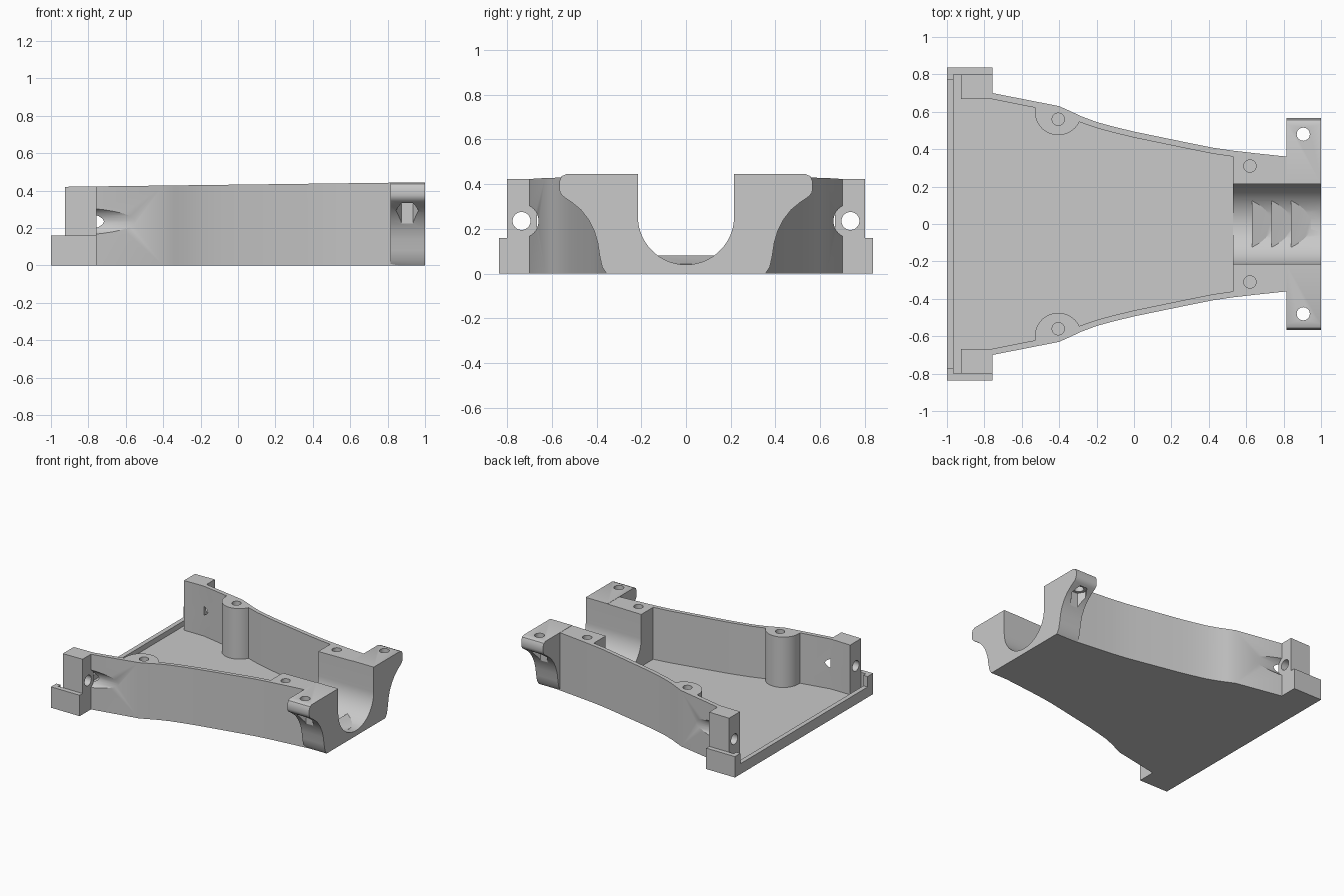
import bpy, bmesh, math

if "Cube" in bpy.data.objects:
    bpy.data.objects.remove(bpy.data.objects["Cube"])

grey = bpy.data.materials.new("plain grey")
grey.diffuse_color = (0.585, 0.585, 0.585, 1)
grey.use_nodes = True
grey.node_tree.nodes["Principled BSDF"].inputs["Base Color"].default_value = grey.diffuse_color


def top(x):
    # gently rising rim height
    return 0.432 + 0.0125 * x


def prism(name, pts, lo, hi, axis="z"):
    """Extrude a closed outline along an axis; hi may be a function of x for z prisms."""
    bm = bmesh.new()
    rings = []
    for end in (lo, hi):
        ring = []
        for a, b in pts:
            d = end(a) if callable(end) else end
            co = {"z": (a, b, d), "x": (d, a, b), "y": (a, d, b)}[axis]
            ring.append(bm.verts.new(co))
        rings.append(ring)
    n = len(pts)
    bm.faces.new(rings[0])
    bm.faces.new(rings[1])
    for i in range(n):
        j = (i + 1) % n
        bm.faces.new((rings[0][i], rings[0][j], rings[1][j], rings[1][i]))
    bmesh.ops.recalc_face_normals(bm, faces=bm.faces)
    me = bpy.data.meshes.new(name)
    bm.to_mesh(me)
    bm.free()
    ob = bpy.data.objects.new(name, me)
    bpy.context.collection.objects.link(ob)
    me.materials.append(grey)
    return ob


def circle(cx, cy, r, n=32, a0=0.0, a1=360.0):
    full = abs(a1 - a0) >= 360
    steps = n if full else n - 1
    return [(cx + r * math.cos(math.radians(a0 + (a1 - a0) * i / steps)),
             cy + r * math.sin(math.radians(a0 + (a1 - a0) * i / steps))) for i in range(n)]


def rect(a0, a1, b0, b1):
    return [(a0, b0), (a1, b0), (a1, b1), (a0, b1)]


def mirrored(half, sa=1, sb=-1):
    return half + [(sa * a, sb * b) for a, b in reversed(half)]


def combine(body, tool, op):
    mod = body.modifiers.new(op, "BOOLEAN")
    mod.operation, mod.solver, mod.object = op, "EXACT", tool
    bpy.context.view_layer.objects.active = body
    bpy.ops.object.modifier_apply(modifier=mod.name)
    bpy.data.objects.remove(tool)


# Flowing side walls
side = [(-0.34, 0.603), (-0.28, 0.575), (-0.2, 0.545), (-0.1, 0.518), (0.0, 0.494),
        (0.15, 0.463), (0.3, 0.432), (0.42, 0.408), (0.53, 0.392)]
outer = [(-0.925, 0.80), (-0.757, 0.80), (-0.757, 0.70), (-0.40, 0.63)] + side
outer += [(0.65, 0.378), (0.82, 0.36), (0.9, 0.35)]
body = prism("tray_body", mirrored(outer), 0, top)

# Wide end plate and flared mounting flange
combine(body, prism("end_plate", rect(-1, -0.757, -0.836, 0.836), 0, 0.16), "UNION")
flange = [(0.355, 0), (0.375, 0.03), (0.386, 0.08), (0.395, 0.14), (0.41, 0.19), (0.435, 0.24),
          (0.47, 0.285), (0.51, 0.318), (0.55, 0.345), (0.562, 0.36), (0.566, 0.375),
          (0.566, 0.412), (0.556, 0.435), (0.535, 0.444)]
combine(body, prism("flange", mirrored(flange, -1, 1), 0.815, 1, "x"), "UNION")

# Inner cavity, leaving round screw bosses against the walls
inner = [(-0.965, 0.80), (-0.925, 0.80), (-0.925, 0.667), (-0.757, 0.667), (-0.53, 0.622)]
inner += circle(-0.405, 0.60, 0.125, 20, 180, 334)
inner += [(x, y - 0.032) for x, y in side if x > -0.28]
inner[-1] = (0.53, 0.36)
combine(body, prism("cavity", mirrored(inner), 0.04, 0.6), "DIFFERENCE")
combine(body, prism("low_lip", rect(-1.1, -0.96, -0.77, 0.77), 0.08, 0.6), "DIFFERENCE")

# Round-bottomed channel through the narrow end
channel = circle(0, 0.255, 0.215, 40, 180, 360) + [(0.215, 0.7), (-0.215, 0.7)]
combine(body, prism("channel", channel, 0.5, 1.1, "x"), "DIFFERENCE")

# Ratchet teeth in the channel
for x in (0.63, 0.735, 0.84):
    tooth = [(x, 0.02), (x, 0.08), (x + 0.105, 0.042), (x + 0.105, 0.02)]
    combine(body, prism("grip_tooth", tooth, -0.124, 0.124, "y"), "UNION")

for s in (-1, 1):
    # Screw holes in bosses, end block and flange
    combine(body, prism("boss_hole", circle(-0.405, s * 0.56, 0.033), 0.15, 0.6), "DIFFERENCE")
    combine(body, prism("block_hole", circle(0.62, s * 0.31, 0.033), 0.15, 0.6), "DIFFERENCE")
    combine(body, prism("flange_hole", circle(0.905, s * 0.48, 0.035), 0.1, 0.6), "DIFFERENCE")
    # Hexagonal nut pocket under the flange
    combine(body, prism("nut_pocket", circle(0.905, s * 0.48, 0.061, 6), 0.1, 0.34), "DIFFERENCE")
    # Sideways hole through the corner post with a screw-head groove behind it
    combine(body, prism("post_hole", circle(s * 0.735, 0.235, 0.04), -0.96, -0.7, "x"), "DIFFERENCE")
    combine(body, prism("head_groove", circle(s * 0.735, 0.235, 0.076), -0.757, -0.5, "x"), "DIFFERENCE")

bpy.ops.object.select_all(action="DESELECT")
body.select_set(True)
bpy.context.view_layer.objects.active = body
bpy.ops.object.shade_smooth_by_angle(angle=math.radians(25))
